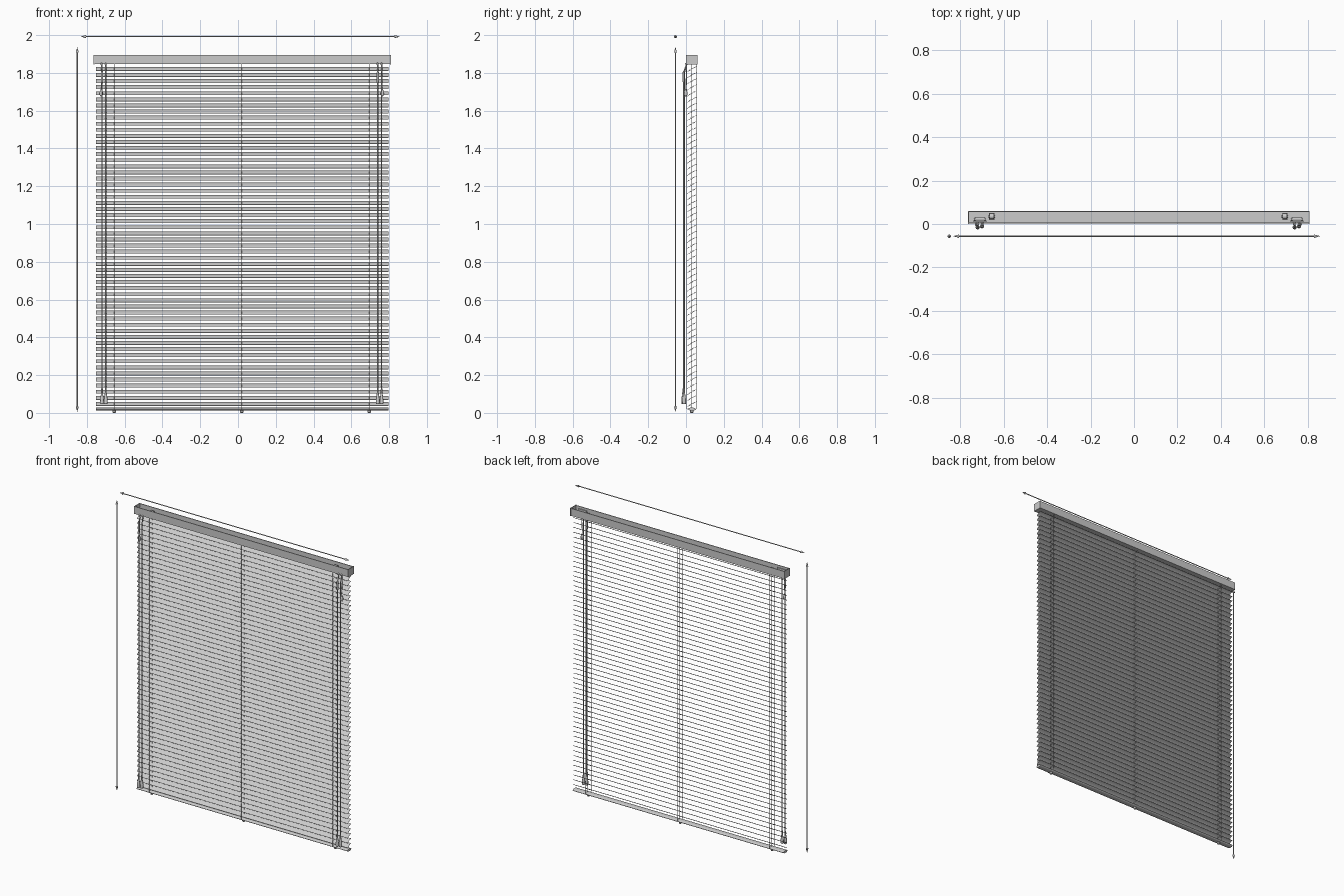
import bpy, bmesh, math
from mathutils import Vector

if "Cube" in bpy.data.objects:
    bpy.data.objects.remove(bpy.data.objects["Cube"])

CX = 0.022               # middle of the blind
YC = 0.031               # depth centre of slats and rails
HALF = 0.775             # half slat length
LADDERS = (-0.655, 0.02, 0.695)
N, Z0, PITCH = 56, 0.048, 0.03225


def finish(name, bm, smooth=False):
    bmesh.ops.recalc_face_normals(bm, faces=bm.faces)
    me = bpy.data.meshes.new(name)
    bm.to_mesh(me)
    bm.free()
    ob = bpy.data.objects.new(name, me)
    bpy.context.collection.objects.link(ob)
    if smooth:
        bpy.ops.object.select_all(action='DESELECT')
        ob.select_set(True)
        bpy.context.view_layer.objects.active = ob
        bpy.ops.object.shade_smooth_by_angle(angle=math.radians(40))
    return ob


def extrude_x(bm, pts, x0, x1):
    """Closed (y, z) profile swept along x."""
    a = [bm.verts.new((x0, y, z)) for y, z in pts]
    b = [bm.verts.new((x1, y, z)) for y, z in pts]
    n = len(pts)
    for i in range(n):
        j = (i + 1) % n
        bm.faces.new((a[i], a[j], b[j], b[i]))
    bm.faces.new(a)
    bm.faces.new(b[::-1])


def box(bm, x0, x1, y0, y1, z0, z1):
    extrude_x(bm, [(y0, z0), (y1, z0), (y1, z1), (y0, z1)], x0, x1)


def rod(bm, p, q, r0, r1=None, seg=8):
    """Cylinder or cone between two points."""
    p, q = Vector(p), Vector(q)
    d = q - p
    m = d.to_track_quat('Z', 'Y').to_matrix().to_4x4()
    m.translation = (p + q) / 2
    bmesh.ops.create_cone(bm, cap_ends=True, segments=seg, radius1=r0,
                          radius2=r0 if r1 is None else r1,
                          depth=d.length, matrix=m)


def lathe(bm, x, y, prof, seg=12):
    """Stack of (z, r) rings around a vertical axis."""
    for (z0, r0), (z1, r1) in zip(prof, prof[1:]):
        rod(bm, (x, y, z0), (x, y, z1), r0, r1, seg)


# headrail: open-topped channel with inward lips
bm = bmesh.new()
y0, y1, zb, zt, t = 0.002, 0.060, 1.846, 1.895, 0.002
extrude_x(bm, [(y0, zb), (y1, zb), (y1, zt), (y1 - 0.005, zt), (y1 - 0.005, zt - t),
               (y1 - t, zt - t), (y1 - t, zb + t), (y0 + t, zb + t), (y0 + t, zt - t),
               (y0 + 0.005, zt - t), (y0 + 0.005, zt), (y0, zt)], -0.762, 0.806)
finish("headrail", bm)

# headrail end caps
bm = bmesh.new()
for x in (-0.765, 0.805):
    box(bm, x, x + 0.004, y0 - 0.001, y1 + 0.001, zb - 0.001, zt + 0.001)
finish("headrail_end_caps", bm)

# slats: crowned strip tilted 30 degrees, repeated upwards
bm = bmesh.new()
w, th, tilt = 0.039, 0.0012, math.radians(30)
top = [(u * w, 0.0025 * (1 - 4 * u * u)) for u in (-0.5, -0.3, -0.1, 0.1, 0.3, 0.5)]
prof = top + [(u, v - th) for u, v in reversed(top)]
prof = [(YC + u * math.cos(tilt) - v * math.sin(tilt),
         Z0 + u * math.sin(tilt) + v * math.cos(tilt)) for u, v in prof]
extrude_x(bm, prof, CX - HALF, CX + HALF)
slats = finish("slats", bm, True)
arr = slats.modifiers.new("stack", 'ARRAY')
arr.count = N
arr.use_relative_offset = False
arr.use_constant_offset = True
arr.constant_offset_displace = (0, 0, PITCH)

# bottom rail: flat rounded bar
bm = bmesh.new()
pts = [(YC + 0.021 * math.cos(a), 0.020 + 0.008 * math.sin(a))
       for a in (math.tau * i / 16 for i in range(16))]
extrude_x(bm, pts, CX - HALF, CX + HALF)
finish("bottom_rail", bm, True)

# cord buttons under the bottom rail
bm = bmesh.new()
for x in LADDERS:
    lathe(bm, x, YC, [(0.0, 0.006), (0.004, 0.009), (0.014, 0.009)])
finish("bottom_rail_buttons", bm, True)

# ladder cords with a rung under every slat, and the lift cord
bm = bmesh.new()
for x in LADDERS:
    for y in (0.004, 0.058):
        rod(bm, (x, y, 0.022), (x, y, 1.847), 0.0012, seg=6)
        rod(bm, (x, y, 0.022), (x, YC, 0.012), 0.0012, seg=6)
    rod(bm, (x + 0.004, YC, 0.015), (x + 0.004, YC, 1.85), 0.0012, seg=6)
    for i in range(N):
        z = Z0 + i * PITCH - 0.002
        rod(bm, (x, 0.004, z - 0.0156), (x, 0.058, z + 0.0156), 0.0008, seg=4)
finish("ladder_cords", bm, True)

# tilt drums and cradles inside the headrail
bm = bmesh.new()
for x in LADDERS[::2]:
    rod(bm, (x - 0.010, YC + 0.004, 1.870), (x + 0.010, YC + 0.004, 1.870), 0.013, seg=16)
    rod(bm, (x - 0.015, YC + 0.004, 1.870), (x + 0.015, YC + 0.004, 1.870), 0.005, seg=10)
    box(bm, x - 0.012, x + 0.012, YC - 0.012, YC + 0.020, 1.848, 1.858)
finish("tilt_drums", bm, True)

for side, sx in (("left", -0.71), ("right", 0.75)):
    # cord lock housing
    bm = bmesh.new()
    box(bm, sx - 0.030, sx + 0.030, 0.010, 0.016, 1.848, 1.882)
    box(bm, sx - 0.020, sx + 0.022, 0.016, 0.032, 1.848, 1.872)
    rod(bm, (sx - 0.026, 0.022, 1.868), (sx + 0.026, 0.022, 1.868), 0.006, seg=12)
    for dx in (-0.012, 0.010):
        rod(bm, (sx + dx, 0.014, 1.852), (sx + dx, -0.004, 1.846), 0.006, seg=10)
    finish(side + "_cord_lock", bm, True)

    # long pull cords
    cords = ((sx - 0.010, -0.012), (sx + 0.010, -0.007))
    bm = bmesh.new()
    for x, y in cords:
        rod(bm, (x, 0.006, 1.852), (x, y, 1.805), 0.003)
        rod(bm, (x, y, 1.806), (x, y, 0.12), 0.003)
    finish(side + "_pull_cords", bm, True)

    # tassels at the cord ends
    bm = bmesh.new()
    for x, y in cords:
        lathe(bm, x, y - 0.003, [(0.046, 0.008), (0.052, 0.010), (0.070, 0.0095),
                                 (0.105, 0.005), (0.130, 0.004)])
    finish(side + "_tassels", bm, True)

    # cord joiner and short hanging cord
    bm = bmesh.new()
    x = sx + (-0.014 if side == "left" else 0.014)
    rod(bm, (x, 0.004, 1.850), (x, -0.002, 1.705), 0.002)
    lathe(bm, x, -0.001, [(1.676, 0.004), (1.684, 0.009), (1.696, 0.009), (1.715, 0.003)])
    lathe(bm, sx - 0.010, -0.012, [(1.745, 0.004), (1.755, 0.006), (1.800, 0.006), (1.810, 0.004)])
    finish(side + "_cord_joiner", bm, True)


# dimension arrows in front of the blind
def arrow(name, p, q):
    p, q = Vector(p), Vector(q)
    d = (q - p).normalized()
    bm = bmesh.new()
    rod(bm, p + d * 0.02, q - d * 0.02, 0.003, seg=8)
    rod(bm, p, p + d * 0.028, 0.0002, 0.008, 12)
    rod(bm, q, q - d * 0.028, 0.0002, 0.008, 12)
    return finish(name, bm, True)


arrow("width_arrow", (-0.833, -0.056, 1.992), (0.857, -0.056, 1.992))
arrow("height_arrow", (-0.851, -0.056, 0.006), (-0.851, -0.056, 1.936))
